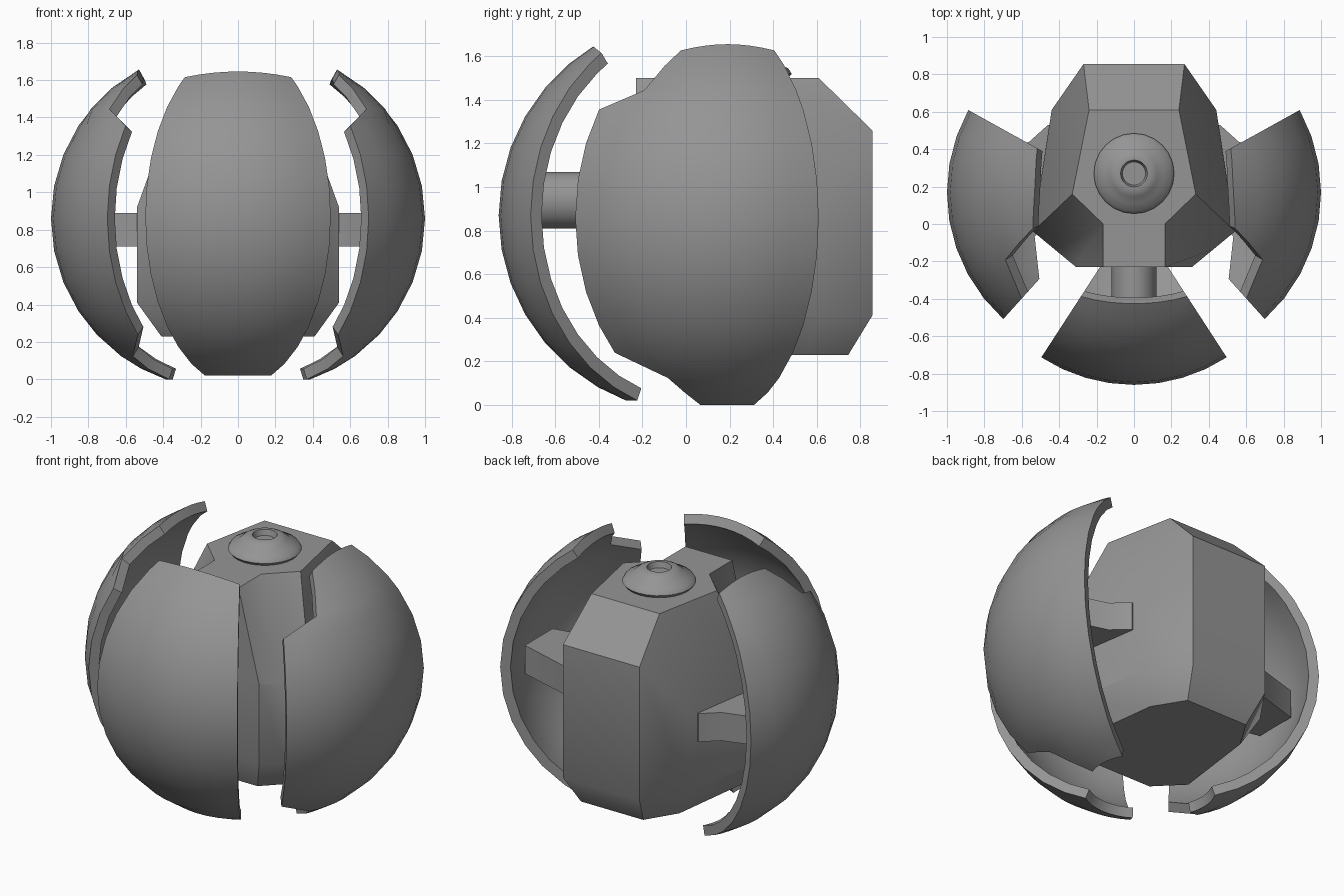
import bpy, bmesh
from math import sin, cos, radians, pi

cube = bpy.data.objects.get("Cube")
if cube:
    bpy.data.objects.remove(cube, do_unlink=True)

grey = bpy.data.materials.new("mid grey")
grey.use_nodes = True
grey.diffuse_color = (0.3, 0.3, 0.3, 1)
grey.node_tree.nodes["Principled BSDF"].inputs["Base Color"].default_value = (0.3, 0.3, 0.3, 1)


def finish(name, bm, angle=30):
    bmesh.ops.recalc_face_normals(bm, faces=bm.faces)
    mesh = bpy.data.meshes.new(name)
    bm.to_mesh(mesh)
    bm.free()
    mesh.materials.append(grey)
    obj = bpy.data.objects.new(name, mesh)
    bpy.context.collection.objects.link(obj)
    bpy.ops.object.select_all(action='DESELECT')
    obj.select_set(True)
    bpy.context.view_layer.objects.active = obj
    bpy.ops.object.shade_smooth_by_angle(angle=radians(angle))
    return obj


def loft(name, rings, angle=30):
    """Skin a stack of closed rings and cap both ends."""
    bm = bmesh.new()
    rows = [[bm.verts.new(p) for p in ring] for ring in rings]
    n = len(rows[0])
    for low, high in zip(rows, rows[1:]):
        for i in range(n):
            j = (i + 1) % n
            bm.faces.new((low[i], low[j], high[j], high[i]))
    bm.faces.new(rows[0])
    bm.faces.new(rows[-1])
    return finish(name, bm, angle)


def shell(name, centre, rows, side=1, radius=0.91, thick=0.06, cols=8):
    """Patch of a thick sphere; each row is latitude, first and last azimuth."""
    bm = bmesh.new()
    skins = []
    for r in (radius, radius - thick):
        grid = []
        for k, (lat, a0, a1) in enumerate(rows):
            line = []
            for i in range(cols + 1):
                t = i / cols
                az = radians(a0 + (a1 - a0) * t)
                # the top edge dips toward its corners
                dip = 3.5 * (2 * t - 1) ** 2 if k == len(rows) - 1 else 0
                la = radians(lat - dip)
                line.append(bm.verts.new((side * (centre[0] + r * cos(la) * cos(az)),
                                          centre[1] + r * cos(la) * sin(az),
                                          centre[2] + r * sin(la))))
            grid.append(line)
        for a, b in zip(grid, grid[1:]):
            for i in range(cols):
                bm.faces.new((a[i], a[i + 1], b[i + 1], b[i]))
        skins.append(grid)
    # close the rim between the two skins
    rims = [g[0] + [row[-1] for row in g[1:-1]] + g[-1][::-1]
            + [row[0] for row in g[-2:0:-1]] for g in skins]
    n = len(rims[0])
    for i in range(n):
        j = (i + 1) % n
        bm.faces.new((rims[0][i], rims[0][j], rims[1][j], rims[1][i]))
    return finish(name, bm)


# Front armour panel
lats = [-69, -60, -50, -40, -30, -20, -10, 0, 10, 20, 30, 40, 50, 58.5]
shell("front_panel", (0, 0.05, 0.87), [(la, -123, -57) for la in lats])

# Side armour panels, with stepped front corners
back = 29
steps = [(-71, -20), (-62, -24), (-54, -28), (-43, -48)]
steps += [(la, -48) for la in (-33, -22, -11, 0, 11, 22, 33)]
steps += [(40, -31), (50, -27), (61, -23)]
side_rows = [(la, az, back) for la, az in steps]
for label, s in (("left", 1), ("right", -1)):
    shell(label + "_panel", (0.09, 0.168, 0.86), side_rows, s)


# Faceted core, drawn as half rings from back to front
def mirrored(half):
    return half + [(-x, y, z) for x, y, z in reversed(half)]


def mid_ring(z, z_back):
    return mirrored([(0.27, 0.855, z_back), (0.44, 0.61, z), (0.54, -0.04, z),
                     (0.425, -0.135, z), (0.31, -0.23, z)])


base = mirrored([(0.22, 0.745, 0.23), (0.34, 0.55, 0.23), (0.41, 0, 0.23),
                 (0.33, -0.08, 0.23), (0.25, -0.16, 0.23)])
crown = mirrored([(0.24, 0.61, 1.5), (0.285, 0.385, 1.5), (0.33, 0.16, 1.5),
                  (0.165, 0, 1.5), (0.165, -0.23, 1.5)])
loft("core", [base, mid_ring(0.41, 0.41), mid_ring(0.92, 1.26), crown], 32)

# Round hatch with a sunken centre
profile = [(0.19, 1.49), (0.215, 1.52), (0.2, 1.545), (0.16, 1.56), (0.125, 1.59),
           (0.095, 1.605), (0.072, 1.605), (0.062, 1.57), (0.03, 1.57)]
N = 24
loft("top_hatch", [[(r * cos(2 * pi * i / N), 0.27 + r * sin(2 * pi * i / N), z)
                    for i in range(N)] for r, z in profile], 40)

# Round arm holding the front panel
loft("front_arm", [[(0.12 * cos(2 * pi * i / N), y, 0.94 + 0.13 * sin(2 * pi * i / N))
                    for i in range(N)] for y in (-0.15, -0.8)])

# Block arms holding the side panels
plan = [(0.3, 0.5), (0.46, 0.53), (0.56, 0.44), (0.9, 0.34), (0.9, 0.06),
        (0.6, 0), (0.5, -0.02), (0.3, 0)]
for label, s in (("left", 1), ("right", -1)):
    loft(label + "_arm", [[(s * x, y, z) for x, y in plan] for z in (0.71, 0.89)])
